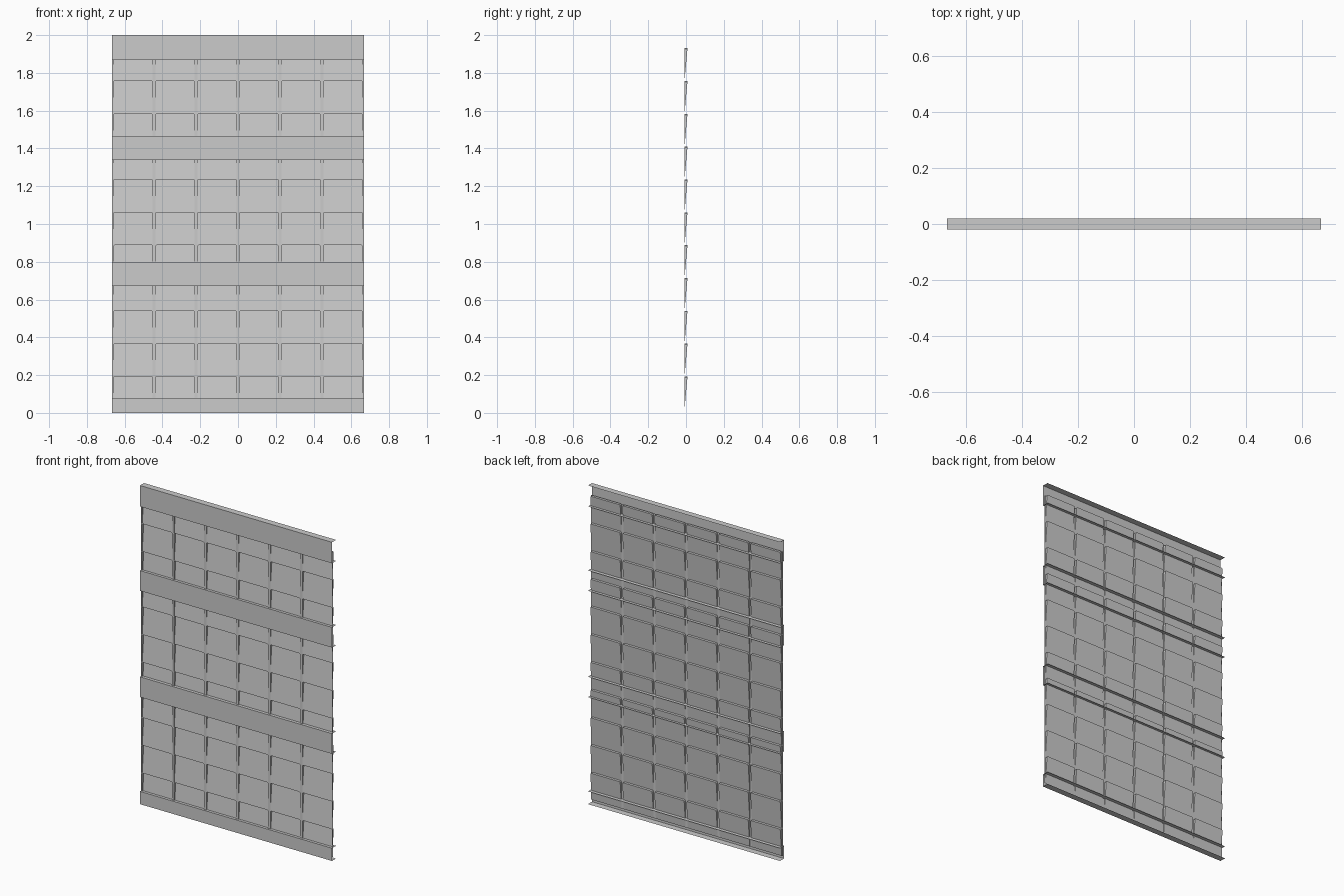
import bpy, bmesh

if "Cube" in bpy.data.objects:
    bpy.data.objects.remove(bpy.data.objects["Cube"])

HALF = 0.667            # half width of the whole panel
ROWS, COLS = 11, 6
Z0, Z1 = 0.019, 1.931   # pressed sheet bottom and top
YF, YB = -0.008, 0.008  # sheet front plane and deepest recess
RIB = 0.0075            # half width of a rib between cells
CH = 0.005              # clipped upper corners of a cell


def make_object(name, bm):
    bmesh.ops.remove_doubles(bm, verts=bm.verts, dist=1e-5)
    bmesh.ops.recalc_face_normals(bm, faces=bm.faces)
    mesh = bpy.data.meshes.new(name)
    bm.to_mesh(mesh)
    bm.free()
    obj = bpy.data.objects.new(name, mesh)
    bpy.context.collection.objects.link(obj)
    return obj


def face(bm, *pts):
    return bm.faces.new([bm.verts.new(p) for p in pts])


# Pressed sheet: each cell leans back from its bottom edge to a ledge at its top
bm = bmesh.new()
row_h, col_w = (Z1 - Z0) / ROWS, 2 * HALF / COLS
for r in range(ROWS):
    zb, zt = Z0 + r * row_h, Z0 + (r + 1) * row_h

    def depth(z):
        return YF + (YB - YF) * (z - zb) / row_h

    for c in range(COLS):
        xa, xb = -HALF + c * col_w, -HALF + (c + 1) * col_w
        xl, xr = xa + RIB, xb - RIB
        outline = [(xl, zb), (xr, zb), (xr, zt - CH), (xr - CH, zt),
                   (xl + CH, zt), (xl, zt - CH)]
        # leaning cell face
        face(bm, *[(x, depth(z), z) for x, z in outline])
        # side walls, clipped corners and top ledge
        for i in range(1, 6):
            (x1, z1), (x2, z2) = outline[i], outline[(i + 1) % 6]
            pts = [(x1, YF, z1), (x2, YF, z2), (x2, depth(z2), z2), (x1, depth(z1), z1)]
            unique = list(dict.fromkeys(pts))
            face(bm, *unique)
        # flat rib halves on both sides
        for edge, inner, d in ((xa, xl, CH), (xb, xr, -CH)):
            face(bm, (edge, YF, zb), (inner, YF, zb), (inner, YF, zt - CH),
                 (inner + d, YF, zt), (edge, YF, zt))
make_object("pressed_sheet", bm)


# Horizontal rails: thin channels with flanges running back through the sheet
def rail(name, z_low, z_high, y_front=-0.02, y_back=0.02):
    bm = bmesh.new()
    profile = [(y_back, z_low), (y_front, z_low), (y_front, z_high), (y_back, z_high)]
    for (y1, z1), (y2, z2) in zip(profile, profile[1:]):
        face(bm, (-HALF, y1, z1), (HALF, y1, z1), (HALF, y2, z2), (-HALF, y2, z2))
    return make_object(name, bm)


rail("bottom_rail", 0.0, 0.08)
rail("lower_middle_rail", 0.672, 0.799)
rail("upper_middle_rail", 1.339, 1.466)
rail("top_rail", 1.868, 2.0)
